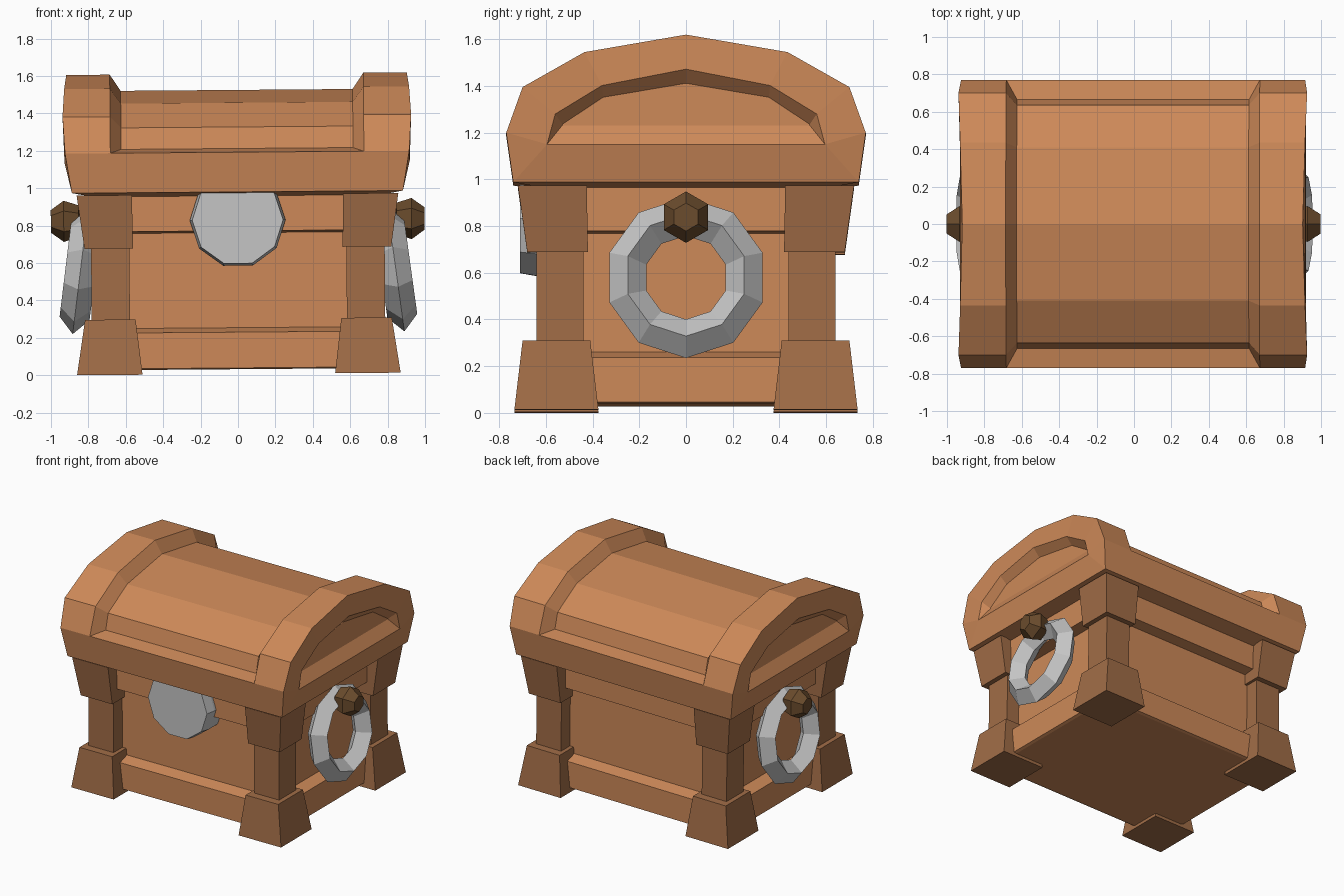
import bpy, bmesh, math
from mathutils import Vector

if "Cube" in bpy.data.objects:
    bpy.data.objects.remove(bpy.data.objects["Cube"])


def material(name, rgb):
    m = bpy.data.materials.new(name)
    m.diffuse_color = (*rgb, 1)
    m.use_nodes = True
    m.node_tree.nodes["Principled BSDF"].inputs["Base Color"].default_value = m.diffuse_color
    return m


WOOD = material("light wood", (0.61, 0.25, 0.098))
DARK = material("dark wood", (0.36, 0.153, 0.063))
KNOB = material("knob brown", (0.147, 0.072, 0.026))
METAL = material("grey metal", (0.56, 0.56, 0.56))


def settle(p):
    # the whole chest leans very slightly to one side
    x, y, z = p
    return Vector((x - 0.008 * (z - 0.6), y, z + 0.008 * (x - 0.9)))


def loft(name, rings, mat, closed=False):
    """Skin a series of equal-length point rings, capping the ends."""
    bm = bmesh.new()
    vs = [[bm.verts.new(settle(p)) for p in r] for r in rings]
    n = len(vs[0])
    count = len(vs) if closed else len(vs) - 1
    for i in range(count):
        a, b = vs[i], vs[(i + 1) % len(vs)]
        for j in range(n):
            k = (j + 1) % n
            bm.faces.new((a[j], a[k], b[k], b[j]))
    if not closed:
        bm.faces.new(vs[0])
        bm.faces.new(vs[-1])
    bmesh.ops.remove_doubles(bm, verts=bm.verts, dist=0.0005)
    bmesh.ops.recalc_face_normals(bm, faces=bm.faces)
    me = bpy.data.meshes.new(name)
    bm.to_mesh(me)
    bm.free()
    me.materials.append(mat)
    ob = bpy.data.objects.new(name, me)
    bpy.context.collection.objects.link(ob)
    return ob


def rect(z, x0, x1, y0, y1):
    return [(x0, y0, z), (x1, y0, z), (x1, y1, z), (x0, y1, z)]


def mirror_profile(half):
    """Half profile of (y, z) ending on the centre line -> full profile."""
    return half + [(-y, z) for y, z in reversed(half[:-1])]


# Body with protruding base and top bands
loft("body", [rect(z, -hx, hx, -hy, hy) for z, hx, hy in (
    (0.04, 0.75, 0.60), (0.047, 0.77, 0.62), (0.238, 0.77, 0.62), (0.262, 0.68, 0.535),
    (0.77, 0.68, 0.535), (0.78, 0.77, 0.62), (0.975, 0.77, 0.62))], WOOD)

# Corner posts with flared feet and caps
LEG = ((0.0145, 0.515, 0.865, 0.375, 0.735), (0.31, 0.55, 0.82, 0.41, 0.70),
       (0.31, 0.58, 0.785, 0.44, 0.64), (0.69, 0.58, 0.785, 0.44, 0.64),
       (0.69, 0.56, 0.82, 0.42, 0.68), (0.975, 0.565, 0.86, 0.425, 0.72))
for sx, side in ((-1, "left"), (1, "right")):
    for sy, end in ((-1, "front"), (1, "back")):
        loft(f"{end}_{side}_post",
             [rect(z, sx * a, sx * b, sy * c, sy * d) for z, a, b, c, d in LEG], DARK)

# Domed lid: raised end bands, sunken middle, recessed arch in each end
outer = mirror_profile([(-0.74, 0.988), (-0.77, 1.2), (-0.77, 1.2), (-0.70, 1.395),
                        (-0.435, 1.545), (0, 1.62)])
inner = mirror_profile([(-0.74, 0.988), (-0.77, 1.2), (-0.665, 1.22), (-0.635, 1.335),
                        (-0.41, 1.465), (0, 1.533)])
arch = mirror_profile([(-0.595, 1.15)] * 3 + [(-0.56, 1.28), (-0.36, 1.402), (0, 1.472)])
niche = mirror_profile([(-0.53, 1.232)] * 3 + [(-0.53, 1.236), (-0.355, 1.352), (0, 1.412)])
END_X = {0.988: 0.885, 1.2: 0.92, 1.395: 0.932, 1.545: 0.922, 1.62: 0.91}


def section(profile, x):
    return [(x, y, z) for y, z in profile]


def lid_end(s):
    return [section(niche, s * 0.87), section(arch, s * 0.923),
            [(s * END_X[z], y, z) for y, z in outer],
            section(outer, s * 0.678), section(inner, s * 0.62)]


loft("lid", lid_end(-1) + lid_end(1)[::-1], WOOD)
loft("lid_underside", [rect(0.96, -0.73, 0.73, -0.58, 0.58),
                       rect(0.988, -0.884, 0.884, -0.739, 0.739)], WOOD)


# Lock plate: ten-sided disc tucked under the front of the lid
def disc(r, y):
    return [(r * math.cos(i * math.tau / 10), y, 0.837 + r * math.sin(i * math.tau / 10))
            for i in range(10)]


loft("lock_plate", [disc(0.256, -0.5), disc(0.256, -0.64), disc(0.243, -0.71)], METAL)

# Ring handles and their six-sided knobs
for s, side in ((-1, "left"), (1, "right")):
    rings = []
    for i in range(10):
        a = math.tau * i / 10 - math.pi / 2
        sec = []
        for dr, dx in ((0.083, 0), (0, 0.08), (-0.083, 0), (0, -0.08)):
            r = 0.262 + dr
            h = r * math.sin(a)
            sec.append((s * (0.842 + dx - 0.13 * h), r * math.cos(a), 0.58 + h + 0.13 * dx))
        rings.append(sec)
    loft(f"{side}_ring_handle", rings, METAL, closed=True)

    knob = []
    for x, r in ((0.66, 0.055), (0.845, 0.055), (0.85, 0.085), (0.93, 0.11), (0.999, 0.06)):
        knob.append([(s * x, r * math.sin(i * math.tau / 6),
                      0.838 + r * math.cos(i * math.tau / 6)) for i in range(6)])
    loft(f"{side}_knob", knob, KNOB)
